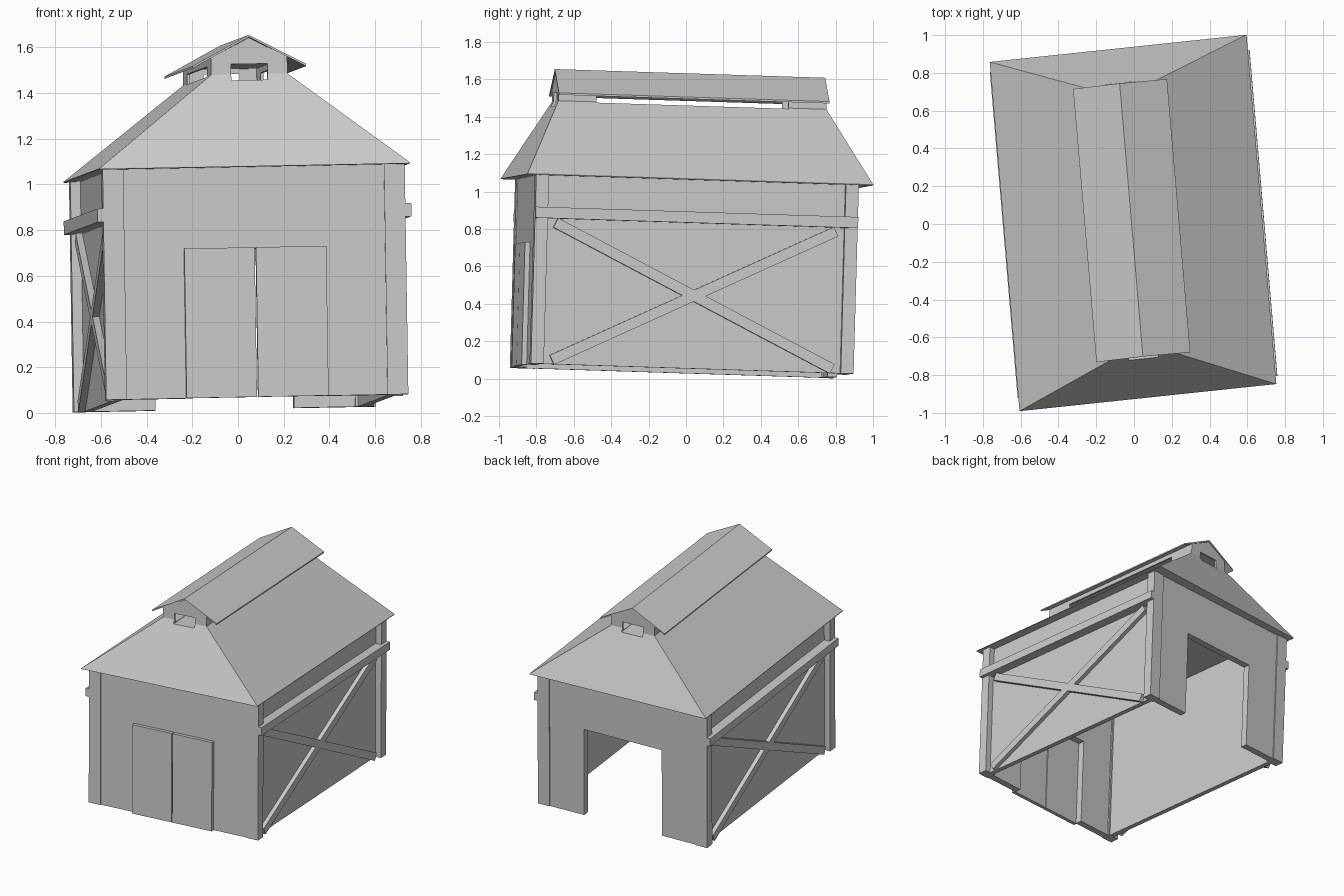
import bpy, bmesh, math
from mathutils import Matrix, Vector

cube = bpy.data.objects.get("Cube")
if cube:
    bpy.data.objects.remove(cube, do_unlink=True)

grey = bpy.data.materials.new("plain_grey")
grey.use_nodes = True
grey.diffuse_color = (0.6, 0.6, 0.6, 1)
grey.node_tree.nodes["Principled BSDF"].inputs["Base Color"].default_value = (0.6, 0.6, 0.6, 1)


# The barn leans slightly; the roof is a touch skewed against the walls
def lean(ex):
    m = Matrix((ex, (-0.085, 0.996, -0.032), (-0.016, 0.028, 1.0))).transposed().to_4x4()
    m.translation = (0.011, -0.023, 0.042)
    return m


WALLS = lean((0.996, 0.085, 0.019))
ROOF = lean((0.994, 0.105, 0.019))


def finish(name, bm, frame):
    bmesh.ops.recalc_face_normals(bm, faces=bm.faces)
    mesh = bpy.data.meshes.new(name)
    bm.to_mesh(mesh)
    bm.free()
    mesh.transform(frame)
    mesh.materials.append(grey)
    obj = bpy.data.objects.new(name, mesh)
    bpy.context.scene.collection.objects.link(obj)
    return obj


def box(name, x, y, z, frame=WALLS, turn=0.0):
    """Box from ranges, optionally turned about its own x axis."""
    bm = bmesh.new()
    bmesh.ops.create_cube(bm, size=1)
    size = [r[1] - r[0] for r in (x, y, z)]
    centre = Vector([(r[0] + r[1]) / 2 for r in (x, y, z)])
    bm.transform(Matrix.Translation(centre) @ Matrix.Rotation(turn, 4, 'X')
                 @ Matrix.Diagonal((*size, 1)))
    return finish(name, bm, frame)


def span(side, a, b):
    return sorted((side * a, side * b))


W, L, EAVE = 0.664, 0.866, 1.012
DOOR, DOOR_TOP = 0.305, 0.65

# Corner posts
for sx, side in ((1, "left"), (-1, "right")):
    for sy, end in ((-1, "front"), (1, "back")):
        box(f"{end}_{side}_post", span(sx, 0.573, W), span(sy, 0.797, L), (0, EAVE))

# End walls with a doorway each
for sy, end in ((-1, "front"), (1, "back")):
    y = span(sy, 0.808, 0.859)
    for sx, side in ((1, "left"), (-1, "right")):
        box(f"{end}_wall_{side}", span(sx, DOOR, 0.575), y, (0, EAVE))
    box(f"{end}_wall_lintel", (-DOOR, DOOR), y, (DOOR_TOP, EAVE))

# Side walls with a rail and crossed braces
RAIL = 0.778
for sx, side in ((1, "left"), (-1, "right")):
    box(f"{side}_wall", span(sx, 0.585, 0.62), (-0.8, 0.8), (0, EAVE))
    box(f"{side}_rail", span(sx, 0.61, 0.69), (-L, L), (RAIL, 0.837))
    run = 1.594
    length = math.hypot(run, RAIL) - 0.1
    for k, way in ((1, "rising"), (-1, "falling")):
        box(f"{side}_{way}_brace", span(sx, 0.61, 0.65), (-length / 2, length / 2),
            (RAIL / 2 - 0.028, RAIL / 2 + 0.028), turn=k * math.atan2(RAIL, run))

# Closed double door
for sx, side in ((1, "left"), (-1, "right")):
    box(f"{side}_door", span(sx, 0.003, 0.312), (-0.886, -0.858), (0, DOOR_TOP + 0.005))

# Main hipped roof, rising into the walls of the ridge vent
bm = bmesh.new()
rings = []
for hx, hy, z in ((0.684, 0.928, EAVE - 0.004), (0.684, 0.928, EAVE),
                  (0.168, 0.719, 1.418), (0.168, 0.719, 1.492)):
    rings.append([bm.verts.new((sx * hx, sy * hy, z))
                  for sx, sy in ((-1, -1), (1, -1), (1, 1), (-1, 1))])
for low, high in zip(rings, rings[1:]):
    for i in range(4):
        j = (i + 1) % 4
        bm.faces.new((low[i], low[j], high[j], high[i]))
bm.faces.new(rings[0])
top = rings[-1]
ridge = [bm.verts.new((0, y, 1.578)) for y in (-0.719, 0.719)]
bm.faces.new((top[0], top[1], ridge[0]))
bm.faces.new((top[2], top[3], ridge[1]))
bm.faces.new((top[1], top[2], ridge[1], ridge[0]))
bm.faces.new((top[3], top[0], ridge[0], ridge[1]))
roof = finish("main_roof", bm, ROOF)

# Hollow vent with end openings and long side slits
cutters = [
    box("vent_hollow", (-0.155, 0.155), (-0.705, 0.705), (1.395, 1.485), ROOF),
    box("vent_end_cut", (-0.08, 0.08), (-0.9, 0.9), (1.392, 1.463), ROOF),
    box("vent_side_cut", (-0.3, 0.3), (-0.515, 0.515), (1.414, 1.46), ROOF),
]
for cutter in cutters:
    cutter.hide_render = True
    mod = roof.modifiers.new(cutter.name, 'BOOLEAN')
    mod.operation = 'DIFFERENCE'
    mod.solver = 'EXACT'
    mod.object = cutter
bpy.context.view_layer.update()
graph = bpy.context.evaluated_depsgraph_get()
cut_mesh = bpy.data.meshes.new_from_object(roof.evaluated_get(graph))
roof.modifiers.clear()
roof.data = cut_mesh
for cutter in cutters:
    bpy.data.objects.remove(cutter, do_unlink=True)

# Gabled cap over the vent
bm = bmesh.new()
profile = ((-0.25, 1.458), (0, 1.59), (0.25, 1.458), (0.25, 1.448), (0, 1.58), (-0.25, 1.448))
ends = [[bm.verts.new((x, y, z)) for x, z in profile] for y in (-0.726, 0.726)]
for i in range(6):
    j = (i + 1) % 6
    bm.faces.new((ends[0][i], ends[0][j], ends[1][j], ends[1][i]))
for e in ends:
    bm.faces.new((e[0], e[1], e[4], e[5]))
    bm.faces.new((e[1], e[2], e[3], e[4]))
finish("vent_cap", bm, ROOF)
